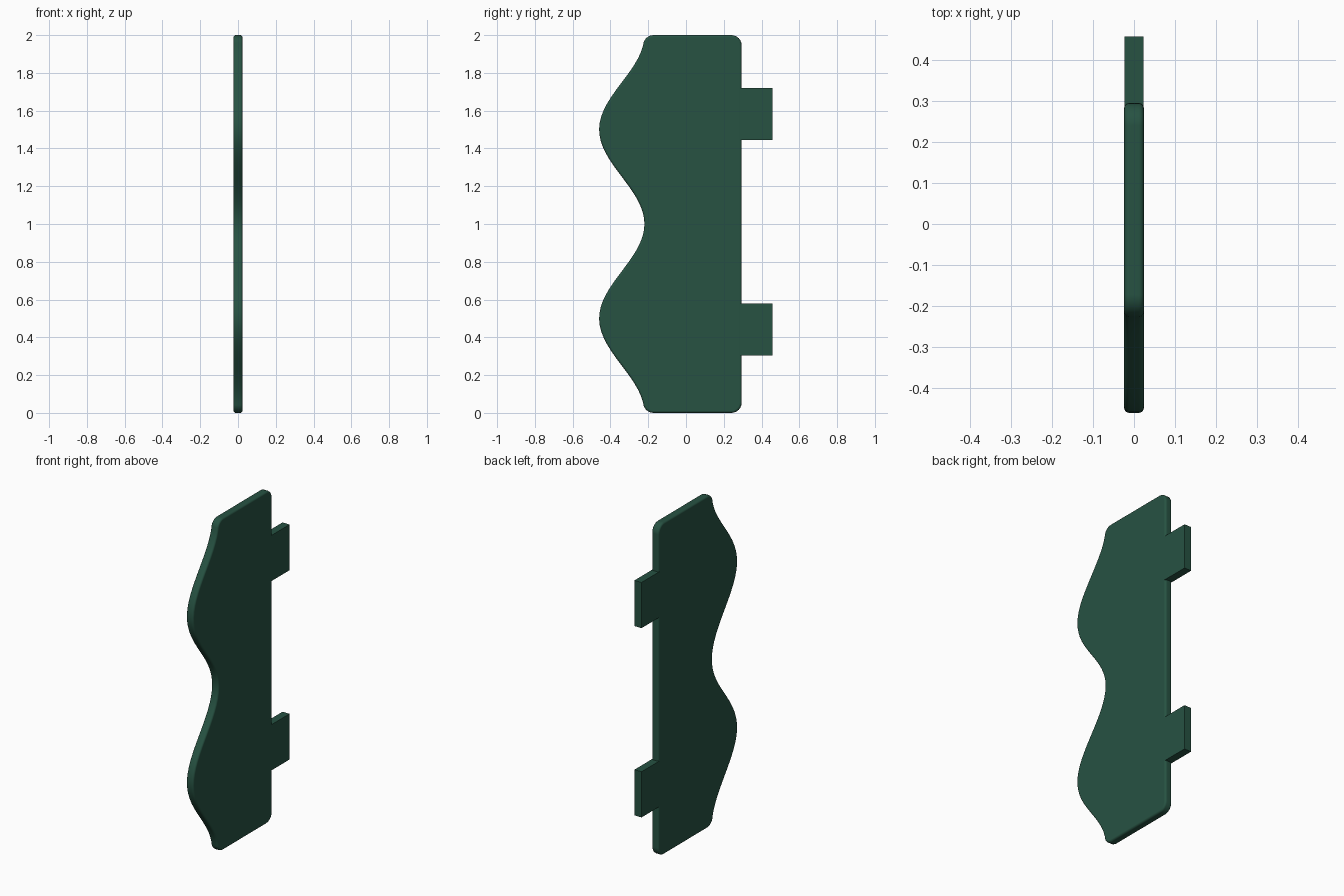
import bpy, bmesh
from math import pi, cos, sin, radians

if "Cube" in bpy.data.objects:
    bpy.data.objects.remove(bpy.data.objects["Cube"])

T = 0.048          # board thickness
BACK = 0.295       # straight rear edge
R = 0.055          # corner radius

mat = bpy.data.materials.new("dark_green")
mat.diffuse_color = (0.02, 0.085, 0.055, 1)
mat.use_nodes = True
mat.node_tree.nodes["Principled BSDF"].inputs["Base Color"].default_value = mat.diffuse_color


def wave(z):
    return -0.34 + 0.12 * cos(2 * pi * z)


def arc(cy, cz, start, n=6):
    return [(cy + R * cos(radians(start + 90 * i / n)),
             cz + R * sin(radians(start + 90 * i / n))) for i in range(n + 1)]


def extrude(name, outline, thick, bevel=0.0):
    bm = bmesh.new()
    face = bm.faces.new([bm.verts.new((-thick / 2, y, z)) for y, z in outline])
    out = bmesh.ops.extrude_face_region(bm, geom=[face])
    moved = [g for g in out["geom"] if isinstance(g, bmesh.types.BMVert)]
    bmesh.ops.translate(bm, verts=moved, vec=(thick, 0, 0))
    bmesh.ops.recalc_face_normals(bm, faces=bm.faces)
    if bevel:
        rim = [e for e in bm.edges if e.calc_face_angle(0) > radians(80)]
        bmesh.ops.bevel(bm, geom=rim, offset=bevel, segments=3,
                        profile=0.5, affect='EDGES')
    me = bpy.data.meshes.new(name)
    bm.to_mesh(me)
    bm.free()
    ob = bpy.data.objects.new(name, me)
    bpy.context.collection.objects.link(ob)
    me.materials.append(mat)
    bpy.ops.object.select_all(action='DESELECT')
    ob.select_set(True)
    bpy.context.view_layer.objects.active = ob
    bpy.ops.object.shade_smooth_by_angle(angle=radians(35))
    if bevel:
        wn = ob.modifiers.new("weighted_normals", 'WEIGHTED_NORMAL')
        wn.keep_sharp = True
    return ob


# Board: rounded corners joined by a straight rear edge and a wavy front edge
left = wave(R) + R
outline = arc(BACK - R, R, -90) + arc(BACK - R, 2 - R, 0) + arc(left, 2 - R, 90)
N = 56
outline += [(wave(z), z) for z in
            (2 - R - (2 - 2 * R) * i / N for i in range(1, N))]
outline += arc(left, R, 180)
extrude("wavy_board", outline, T, 0.012)

# Two mounting tabs on the rear edge
for name, z0 in (("lower_tab", 0.305), ("upper_tab", 1.445)):
    z1 = z0 + 0.275
    extrude(name, [(0.27, z0), (0.457, z0), (0.457, z1), (0.27, z1)], T - 0.001)
